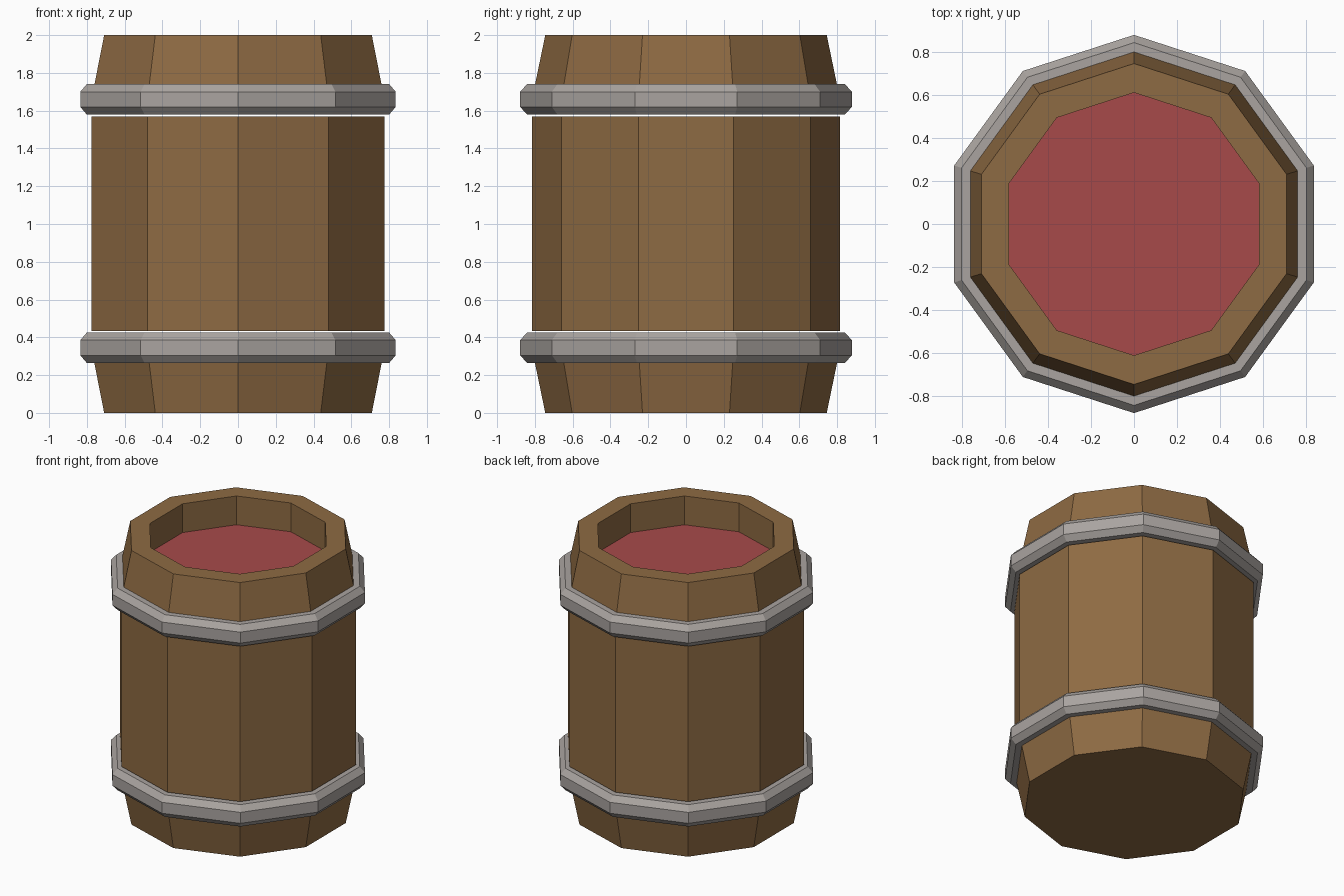
import bpy, bmesh, math

SIDES = 10

cube = bpy.data.objects.get("Cube")
if cube:
    bpy.data.objects.remove(cube, do_unlink=True)


def material(name, rgb):
    mat = bpy.data.materials.new(name)
    mat.use_nodes = True
    mat.diffuse_color = (*rgb, 1)
    mat.node_tree.nodes["Principled BSDF"].inputs["Base Color"].default_value = (*rgb, 1)
    return mat


wood = material("brown wood", (0.27, 0.145, 0.056))
metal = material("grey metal", (0.40, 0.37, 0.35))
red = material("red liquid", (0.39, 0.068, 0.068))


def lathe(name, profile, mat, loop=False, cap_first=False, cap_last=False):
    """Sweep (radius, z) points around z; corners point to the front and back."""
    bm = bmesh.new()
    rings = []
    for r, z in profile:
        angles = [2 * math.pi * i / SIDES - math.pi / 2 for i in range(SIDES)]
        rings.append([bm.verts.new((r * math.cos(a), r * math.sin(a), z)) for a in angles])
    pairs = list(zip(rings, rings[1:]))
    if loop:
        pairs.append((rings[-1], rings[0]))
    for low, high in pairs:
        for i in range(SIDES):
            j = (i + 1) % SIDES
            bm.faces.new((low[i], low[j], high[j], high[i]))
    if cap_first:
        bm.faces.new(rings[0][::-1])
    if cap_last:
        bm.faces.new(rings[-1])
    mesh = bpy.data.meshes.new(name)
    bm.to_mesh(mesh)
    bm.free()
    mesh.materials.append(mat)
    obj = bpy.data.objects.new(name, mesh)
    bpy.context.collection.objects.link(obj)
    return obj


# Staves: tapered ends and a straight open middle, parted under the hoops
lathe("bottom_staves", [(0.745, 0), (0.805, 0.29)], wood, cap_first=True)
lathe("middle_staves", [(0.815, 0.434), (0.815, 1.57)], wood)
lathe("top_staves", [(0.805, 1.71), (0.745, 2), (0.61, 2), (0.61, 1.79)], wood)

# Contents, filling the recess in the top
lathe("liquid", [(0.61, 1.79)], red, cap_last=True)

# Hoops with bevelled outer edges
for name, z in (("bottom_hoop", 0.345), ("top_hoop", 1.66)):
    section = [(0.795, -0.08), (0.842, -0.08), (0.878, -0.04),
               (0.878, 0.04), (0.842, 0.08), (0.795, 0.08)]
    lathe(name, [(r, z + h) for r, h in section], metal, loop=True)
